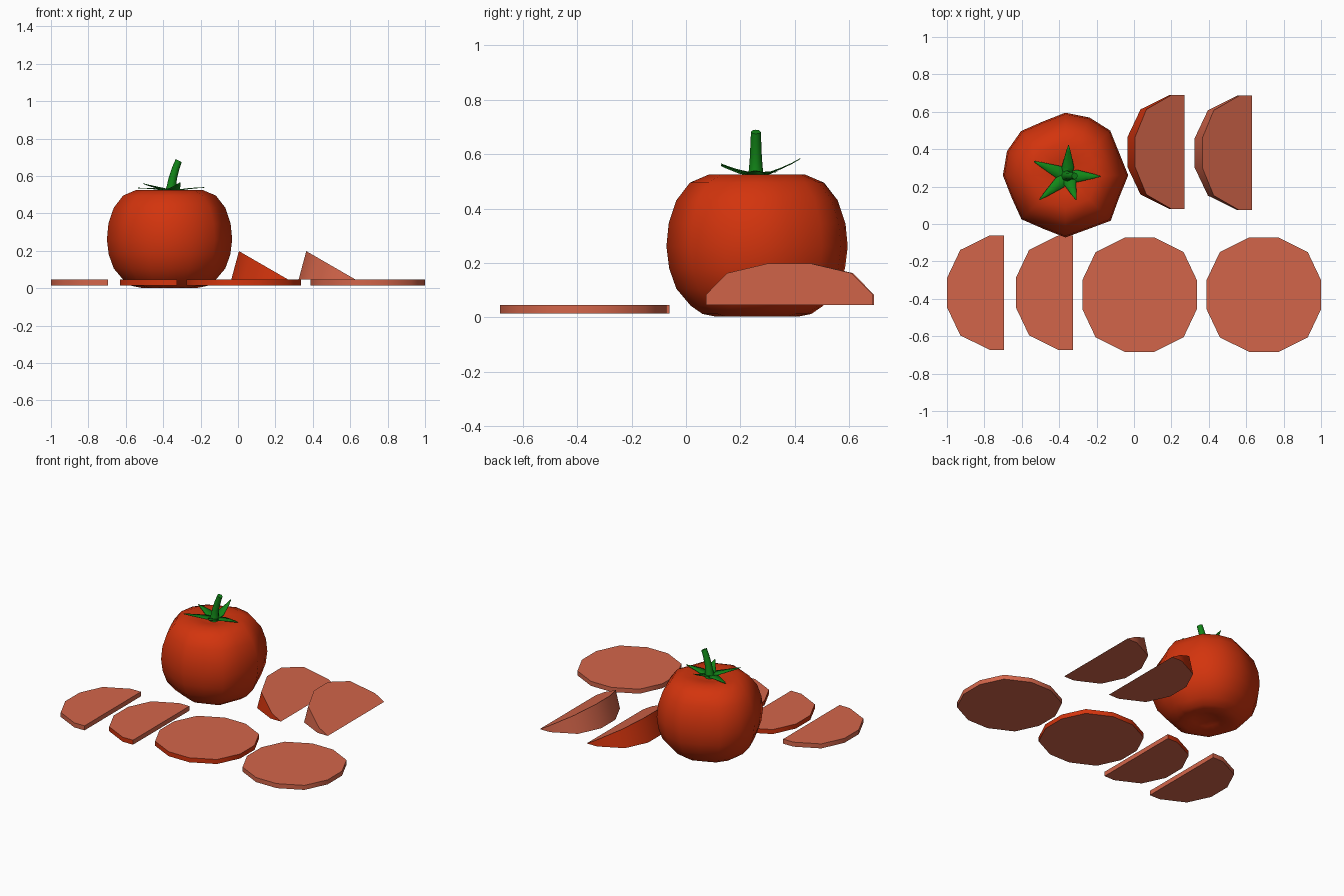
import bpy, bmesh, math
from mathutils import Vector

if "Cube" in bpy.data.objects:
    bpy.data.objects.remove(bpy.data.objects["Cube"])


def material(name, rgb):
    m = bpy.data.materials.new(name)
    m.diffuse_color = (*rgb, 1)
    m.use_nodes = True
    m.node_tree.nodes["Principled BSDF"].inputs["Base Color"].default_value = m.diffuse_color
    return m


RED = material("tomato red", (0.65, 0.034, 0.004))
FLESH = material("tomato flesh", (0.65, 0.13, 0.068))
GREEN = material("leaf green", (0.006, 0.24, 0.009))


def finish(name, bm, mats, angle):
    bmesh.ops.remove_doubles(bm, verts=bm.verts, dist=1e-5)
    bmesh.ops.recalc_face_normals(bm, faces=bm.faces)
    me = bpy.data.meshes.new(name)
    bm.to_mesh(me)
    bm.free()
    for m in mats:
        me.materials.append(m)
    ob = bpy.data.objects.new(name, me)
    bpy.context.collection.objects.link(ob)
    bpy.ops.object.select_all(action='DESELECT')
    ob.select_set(True)
    bpy.context.view_layer.objects.active = ob
    bpy.ops.object.shade_smooth_by_angle(angle=math.radians(angle))
    return ob


def skin_rings(bm, rings, closed=True):
    """Bridge successive rings of vertices with quads."""
    faces = []
    for a, b in zip(rings, rings[1:]):
        n = len(a)
        for i in range(n if closed else n - 1):
            j = (i + 1) % n
            faces.append(bm.faces.new((a[i], a[j], b[j], b[i])))
    return faces


# Whole tomato: lobed lathe with dimples at both ends
CX, CY = -0.367, 0.26
lobes = [.336, .312, .339, .335, .335, .312, .335, .338,
         .334, .311, .332, .309, .332, .312, .343, .311]
profile = [(.25, .022), (.45, .002), (.60, .012), (.73, .042), (.89, .105), (.97, .18),
           (1, .26), (.975, .345), (.89, .43), (.74, .495), (.53, .525), (.28, .517)]
bm = bmesh.new()
rings = []
for k, z in profile:
    ring = []
    for i, r in enumerate(lobes):
        a = i * math.tau / len(lobes)
        ring.append(bm.verts.new((CX + r * k * math.cos(a), CY + r * k * math.sin(a), z)))
    rings.append(ring)
skin_rings(bm, rings)
for ring, z in ((rings[0], .04), (rings[-1], .50)):
    pole = bm.verts.new((CX, CY, z))
    for i in range(len(ring)):
        bm.faces.new((ring[i], ring[(i + 1) % len(ring)], pole))
finish("tomato_body", bm, [RED], 60)

# Calyx: five pointed leaves curling upward
bm = bmesh.new()
centre = Vector((-0.355, 0.257, 0.522))
tips = [(-.35, .42, .585), (-.18, .255, .54), (-.31, .13, .565),
        (-.505, .13, .56), (-.535, .335, .537)]
for tip in tips:
    d = Vector(tip) - centre
    side = Vector((-d.y, d.x, 0)).normalized()
    rows = []
    for t, w in ((0, .02), (.28, .033), (.55, .022), (.8, .012), (1, .002)):
        p = centre + Vector((d.x * t, d.y * t, d.z * t * t + .008 * math.sin(t * math.pi)))
        rows.append([bm.verts.new(p + side * w * s - Vector((0, 0, .005 * (s == 0) * (1 - t))))
                     for s in (-1, 0, 1)])
    skin_rings(bm, rows, closed=False)
ob = finish("calyx_leaves", bm, [GREEN], 40)
sol = ob.modifiers.new("thickness", 'SOLIDIFY')
sol.thickness = 0.003

# Stem: tapered tube leaning to the right
bm = bmesh.new()
rings = []
for x, z, r, tilt in ((-.36, .505, .034, 0), (-.356, .54, .026, .1), (-.348, .59, .022, .3),
                      (-.333, .64, .020, .4), (-.317, .682, .018, .45)):
    rings.append([bm.verts.new((x + r * math.cos(a) * math.cos(tilt), .257 + r * math.sin(a),
                                z - r * math.cos(a) * math.sin(tilt)))
                  for a in (i * math.tau / 8 for i in range(8))])
skin_rings(bm, rings)
bm.faces.new(rings[0])
bm.faces.new(rings[-1])
finish("stem", bm, [GREEN], 50)

# Cut pieces: twelve-sided outline, whole or left half
HALF = [(0, .306), (-.078, .306), (-.235, .228), (-.306, .078),
        (-.306, -.078), (-.235, -.228), (-.078, -.306), (0, -.306)]
FULL = HALF[1:-1] + [(-x, -y) for x, y in HALF[1:-1]]


def cut_piece(name, outline, x0, y0, z0, rim, thick=0.0, tilt=0.0):
    """Prism (thick) or wedge (tilted upper face) from an outline."""
    bm = bmesh.new()
    c, s = math.cos(tilt), math.sin(tilt)
    low = [bm.verts.new((x0 + x, y0 + y, z0)) for x, y in outline]
    top = [bm.verts.new((x0 + x * c, y0 + y, z0 + thick - x * s)) for x, y in outline]
    bm.faces.new(low[::-1])
    bm.faces.new(top)
    for f in skin_rings(bm, [low, top]):
        on_cut = all(abs(v.co.x - x0) < 1e-4 for v in f.verts)
        f.material_index = 0 if on_cut else 1
    bmesh.ops.dissolve_degenerate(bm, dist=1e-5, edges=bm.edges)
    finish(name, bm, [FLESH, rim], 40)


T = 0.031
cut_piece("half_slice_left", HALF, -.694, -.367, .014, FLESH, thick=T)
cut_piece("half_slice_right", HALF, -.326, -.367, .014, RED, thick=T)
cut_piece("round_slice_left", FULL, .03, -.378, .014, RED, thick=T)
cut_piece("round_slice_right", FULL, .694, -.378, .014, FLESH, thick=T)
cut_piece("wedge_left", HALF, .27, .385, .045, RED, tilt=math.radians(30))
cut_piece("wedge_right", HALF, .63, .38, .045, FLESH, tilt=math.radians(30))
